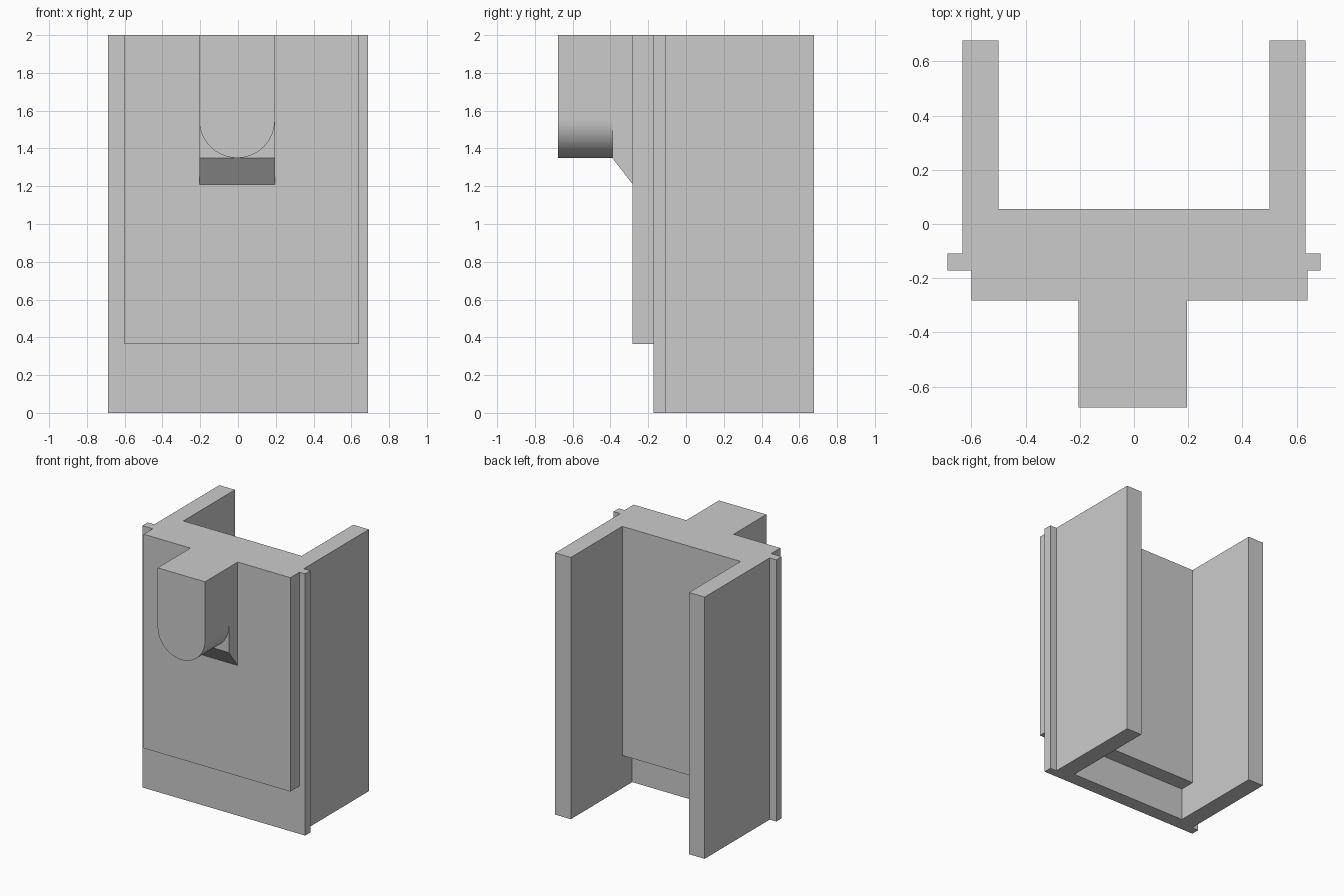
import bpy, bmesh, math
from mathutils import Vector

cube = bpy.data.objects.get("Cube")
if cube:
    bpy.data.objects.remove(cube, do_unlink=True)

grey = bpy.data.materials.new("plain grey")
grey.use_nodes = True
colour = (0.6, 0.6, 0.6, 1)
grey.diffuse_color = colour
grey.node_tree.nodes["Principled BSDF"].inputs["Base Color"].default_value = colour


def prism(name, outline, axis, start, end):
    """Extrude a 2D outline along one axis; the outline uses the other two in order."""
    def point(p, level):
        co = list(p)
        co.insert("xyz".index(axis), level)
        return Vector(co)
    bm = bmesh.new()
    base = bm.faces.new([bm.verts.new(point(p, start)) for p in outline])
    grown = bmesh.ops.extrude_face_region(bm, geom=[base])["geom"]
    shift = point((0, 0), end - start)
    bmesh.ops.translate(bm, vec=shift, verts=[g for g in grown if isinstance(g, bmesh.types.BMVert)])
    bmesh.ops.recalc_face_normals(bm, faces=bm.faces)
    mesh = bpy.data.meshes.new(name)
    bm.to_mesh(mesh)
    bm.free()
    mesh.materials.append(grey)
    obj = bpy.data.objects.new(name, mesh)
    bpy.context.collection.objects.link(obj)
    return obj


def combine(target, tool, operation):
    """Apply a boolean and remove the tool object."""
    mod = target.modifiers.new(operation.lower(), "BOOLEAN")
    mod.operation, mod.solver, mod.object = operation, "EXACT", tool
    bpy.context.view_layer.objects.active = target
    bpy.ops.object.modifier_apply(modifier=mod.name)
    bpy.data.objects.remove(tool, do_unlink=True)


# Channel body: two side walls, web, side flanges and the offset front panel
half = [(0.5, 0.055), (0.5, 0.677), (0.632, 0.677), (0.632, -0.108), (0.688, -0.108), (0.688, -0.172)]
outline = half + [(0.64, -0.172), (0.64, -0.282), (-0.6, -0.282), (-0.6, -0.172)]
outline += [(-x, y) for x, y in reversed(half)]
body = prism("channel_bracket", outline, "z", 0, 2)

# Step under the front panel and recess under the rear of the web
combine(body, prism("panel_step", [(-1, -1), (1, -1), (1, -0.172), (-1, -0.172)], "z", -1, 0.365), "DIFFERENCE")
combine(body, prism("web_recess", [(-0.5, -0.065), (0.5, -0.065), (0.5, 0.3), (-0.5, 0.3)], "z", -1, 0.25), "DIFFERENCE")

# Round-ended key, with a square root sloping back into the panel
left, right, bottom = -0.205, 0.195, 1.35
mid, radius = (left + right) / 2, (right - left) / 2
steps = 32
arc = [(mid - radius * math.cos(math.pi * i / steps),
        bottom + radius - radius * math.sin(math.pi * i / steps)) for i in range(steps + 1)]
key = prism("round_key", [(left, 2)] + arc + [(right, 2)], "y", -0.677, -0.39)
root = prism("key_root", [(-0.39, 2), (-0.39, bottom), (-0.282, 1.21), (-0.2, 1.21), (-0.2, 2)], "x", left, right)
combine(key, root, "UNION")
combine(body, key, "UNION")

# Merge coplanar faces, then smooth only the rounded end
bm = bmesh.new()
bm.from_mesh(body.data)
bmesh.ops.remove_doubles(bm, verts=bm.verts, dist=0.0001)
bmesh.ops.dissolve_limit(bm, angle_limit=math.radians(1), verts=bm.verts, edges=bm.edges)
bm.to_mesh(body.data)
bm.free()
bpy.ops.object.select_all(action="DESELECT")
body.select_set(True)
bpy.context.view_layer.objects.active = body
bpy.ops.object.shade_smooth_by_angle(angle=math.radians(30))
